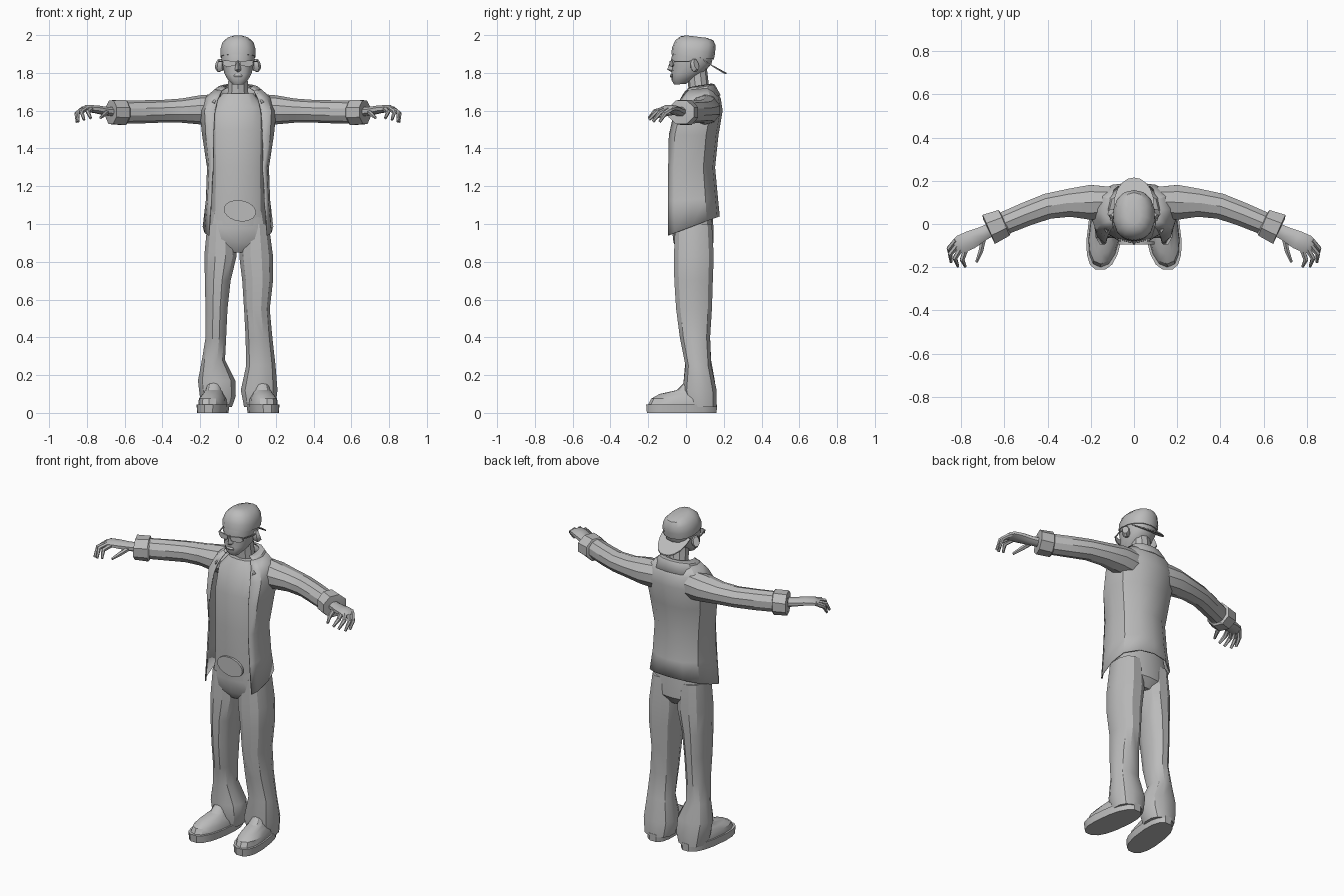
import bpy, bmesh, math
from mathutils import Vector

grey = bpy.data.materials.new("plain grey")
grey.diffuse_color = (0.5, 0.5, 0.5, 1)


def finish(name, bm, angle=32):
    bmesh.ops.remove_doubles(bm, verts=bm.verts, dist=0.0005)
    bmesh.ops.recalc_face_normals(bm, faces=bm.faces)
    me = bpy.data.meshes.new(name)
    bm.to_mesh(me)
    bm.free()
    me.materials.append(grey)
    ob = bpy.data.objects.new(name, me)
    bpy.context.collection.objects.link(ob)
    bpy.ops.object.select_all(action='DESELECT')
    bpy.context.view_layer.objects.active = ob
    ob.select_set(True)
    bpy.ops.object.shade_smooth_by_angle(angle=math.radians(angle))
    return ob


def skin(name, rings, closed=True, caps=True, angle=32):
    """Bridge a list of equal point rows into a surface."""
    bm = bmesh.new()
    rows = [[bm.verts.new(p) for p in r] for r in rings]
    n = len(rows[0])
    for a, b in zip(rows, rows[1:]):
        for i in range(n if closed else n - 1):
            j = (i + 1) % n
            bm.faces.new((a[i], a[j], b[j], b[i]))
    if caps:
        bm.faces.new(rows[0])
        bm.faces.new(rows[-1])
    return finish(name, bm, angle)


def se(v, p):
    return math.copysign(abs(v) ** p, v)


def loft(name, rings, n=12, power=0.85, sx=1, skew=0, tilt=0, angle=32):
    """Rings of (z, centre x, y front, y back, half width)."""
    out = []
    for z, cx, y0, y1, rx in rings:
        row = []
        for i in range(n):
            a = 2 * math.pi * (i + 0.5) / n
            dy = (y1 - y0) / 2 * se(math.sin(a), power)
            row.append((sx * (cx + rx * se(math.cos(a), power) - skew * dy),
                        (y0 + y1) / 2 + dy, z + tilt * dy))
        out.append(row)
    return skin(name, out, angle=angle)


def tube(name, path, n=8, sx=1, angle=32):
    """Path points of (x, y, z, half width, half height)."""
    pts = [Vector(p[:3]) for p in path]
    out = []
    for k, p in enumerate(path):
        t = (pts[min(k + 1, len(pts) - 1)] - pts[max(k - 1, 0)]).normalized()
        side = t.cross(Vector((0, 0, 1))).normalized()
        up = side.cross(t)
        row = []
        for i in range(n):
            a = 2 * math.pi * (i + 0.5) / n
            v = pts[k] + side * p[3] * math.cos(a) + up * p[4] * math.sin(a)
            row.append((sx * v.x, v.y, v.z))
        out.append(row)
    return skin(name, out, angle=angle)


def shell(name, rows, thick):
    """Open-front rows of (z front, z back, edge x, y front, side x, y back)."""
    out = []
    for zf, zb, xf, yf, xs, yb in rows:
        d = yb - yf
        half = [(xf, 0), ((xf + 2 * xs) / 3, 0.12), (xs, 0.45),
                (xs * 0.9, 0.75), (xs * 0.5, 0.95), (0, 1)]
        half = [(x, yf + t * d, zf + (zb - zf) * t) for x, t in half]
        out.append(half + [(-x, y, z) for x, y, z in half[-2::-1]])
    ob = skin(name, out, closed=False, caps=False)
    mod = ob.modifiers.new("thickness", 'SOLIDIFY')
    mod.thickness = thick
    mod.offset = 0
    return ob


# Torso: shirt, open jacket and folded collar
loft("shirt", [(0.98, 0, -0.075, 0.14, 0.15), (1.1, 0, -0.083, 0.14, 0.143),
               (1.3, 0, -0.083, 0.13, 0.14), (1.5, 0, -0.08, 0.15, 0.145),
               (1.62, 0, -0.05, 0.16, 0.14), (1.69, 0, -0.005, 0.14, 0.085)], 14, 0.75)
shell("jacket", [(0.94, 1.04, 0.155, -0.092, 0.183, 0.175),
                 (1.12, 1.14, 0.142, -0.092, 0.166, 0.165),
                 (1.3, 1.3, 0.132, -0.092, 0.16, 0.15),
                 (1.47, 1.47, 0.13, -0.088, 0.186, 0.168),
                 (1.6, 1.6, 0.122, -0.058, 0.2, 0.19),
                 (1.665, 1.665, 0.105, -0.025, 0.172, 0.18),
                 (1.705, 1.72, 0.085, 0.0, 0.12, 0.15)], 0.008)
shell("collar", [(1.72, 1.74, 0.065, 0.015, 0.078, 0.135),
                 (1.705, 1.735, 0.09, 0.005, 0.11, 0.15),
                 (1.64, 1.68, 0.125, -0.04, 0.15, 0.18)], 0.008)

# Trousers: hips and two slightly different legs
loft("trouser_hips", [(1.08, 0, -0.075, 0.14, 0.145), (0.98, 0, -0.075, 0.145, 0.165),
                      (0.9, 0, -0.066, 0.145, 0.165), (0.85, 0, -0.03, 0.11, 0.09)], 14, 0.75)
left = [(1.0, 0.09, -0.06, 0.14, 0.075), (0.83, 0.096, -0.067, 0.15, 0.092),
        (0.7, 0.104, -0.065, 0.145, 0.084), (0.55, 0.1, -0.055, 0.14, 0.07),
        (0.4, 0.111, -0.035, 0.13, 0.073), (0.25, 0.121, -0.005, 0.135, 0.08),
        (0.12, 0.112, -0.02, 0.165, 0.1), (0.03, 0.115, 0.0, 0.165, 0.085)]
right = [(1.0, 0.09, -0.06, 0.14, 0.075), (0.83, 0.093, -0.067, 0.15, 0.088),
         (0.7, 0.107, -0.065, 0.145, 0.07), (0.55, 0.114, -0.055, 0.14, 0.06),
         (0.4, 0.117, -0.035, 0.13, 0.056), (0.28, 0.13, -0.005, 0.135, 0.063),
         (0.17, 0.113, -0.015, 0.155, 0.102), (0.09, 0.107, -0.01, 0.165, 0.098),
         (0.03, 0.11, 0.0, 0.165, 0.08)]
loft("left_trouser_leg", left, 12, 0.85, 1)
loft("right_trouser_leg", right, 12, 0.85, -1)

# Oval belt buckle
bm = bmesh.new()
bmesh.ops.create_cone(bm, cap_ends=True, segments=20, radius1=1, radius2=1, depth=1)
for v in bm.verts:
    x, y, z = v.co
    v.co = (0.01 + 0.085 * x, -0.087 + 0.014 * z, 1.07 + 0.056 * y - 0.008 * x)
finish("belt_buckle", bm)

# Head, neck and face
loft("neck", [(1.64, 0, 0.02, 0.14, 0.07), (1.7, 0, 0.015, 0.125, 0.056),
              (1.83, 0, 0.0, 0.11, 0.052)], 10, 1)
loft("head", [(1.74, 0, -0.062, 0.0, 0.03), (1.765, 0, -0.076, 0.045, 0.055),
              (1.8, 0, -0.078, 0.1, 0.074), (1.84, 0, -0.074, 0.135, 0.083),
              (1.88, 0, -0.08, 0.145, 0.09), (1.93, 0, -0.065, 0.145, 0.088)], 14, 0.85, tilt=0.08)
skin("nose", [[(-0.008, -0.07, 1.865), (0, -0.082, 1.865), (0.008, -0.07, 1.865)],
              [(-0.018, -0.07, 1.815), (0, -0.1, 1.818), (0.018, -0.07, 1.815)],
              [(-0.01, -0.07, 1.806), (0, -0.08, 1.806), (0.01, -0.07, 1.806)]])
loft("lips", [(1.775, 0, -0.082, -0.06, 0.02), (1.784, 0, -0.087, -0.06, 0.026),
              (1.793, 0, -0.082, -0.06, 0.018)], 8, 1)

# Backward cap with sloping brim
loft("cap", [(1.885, 0, -0.078, 0.148, 0.095), (1.92, 0, -0.074, 0.154, 0.096),
             (1.958, 0, -0.058, 0.157, 0.084), (1.983, 0, -0.03, 0.145, 0.058),
             (1.992, 0, 0.0, 0.11, 0.03)], 14, 0.85, tilt=-0.12)
arc = [math.pi * i / 10 for i in range(11)]
skin("cap_brim", [[(0.093 * math.cos(a), 0.09 + 0.125 * math.sin(a),
                    1.885 + dz - 0.085 * math.sin(a) - 0.012 * abs(math.cos(a)))
                   for a in arc] for dz in (0, -0.007)])

for sx, s in ((1, "left"), (-1, "right")):
    # Ear and glasses
    tube(s + "_ear", [(0.08, 0.04, 1.84, 0.018, 0.03), (0.098, 0.045, 1.84, 0.024, 0.038),
                      (0.108, 0.055, 1.845, 0.018, 0.03)], 8, sx)
    skin(s + "_glasses_lens", [[(sx * x, y + dy, z) for x, y, z in
         ((0.008, -0.088, 1.862), (0.075, -0.072, 1.866), (0.082, -0.068, 1.845),
          (0.06, -0.076, 1.832), (0.015, -0.088, 1.838))] for dy in (0, 0.006)])
    tube(s + "_glasses_temple", [(0.08, -0.07, 1.86, 0.003, 0.005),
                                 (0.1, 0.0, 1.86, 0.003, 0.005),
                                 (0.1, 0.05, 1.862, 0.003, 0.005)], 4, sx)

    # Sleeve, cuff and hand
    tube(s + "_sleeve", [(0.1, 0.105, 1.605, 0.07, 0.085), (0.2, 0.1, 1.604, 0.085, 0.077),
                         (0.3, 0.098, 1.6, 0.068, 0.064), (0.4, 0.082, 1.597, 0.062, 0.06),
                         (0.5, 0.045, 1.594, 0.058, 0.061), (0.62, -0.005, 1.592, 0.055, 0.06)], 10, sx)
    tube(s + "_cuff", [(0.596, 0.008, 1.59, 0.062, 0.062), (0.602, 0.005, 1.59, 0.07, 0.072),
                       (0.672, -0.025, 1.592, 0.079, 0.068), (0.674, -0.026, 1.592, 0.055, 0.045)], 8, sx, 25)
    tube(s + "_palm", [(0.64, -0.015, 1.592, 0.032, 0.028), (0.7, -0.045, 1.598, 0.036, 0.024),
                       (0.755, -0.073, 1.608, 0.046, 0.022), (0.8, -0.093, 1.612, 0.046, 0.019),
                       (0.825, -0.104, 1.604, 0.036, 0.012)], 8, sx, 45)
    fingers = [("little", (0.822, -0.075, 1.61), (0.855, -0.112, 1.585), (0.853, -0.14, 1.54)),
               ("ring", (0.81, -0.092, 1.61), (0.85, -0.138, 1.59), (0.846, -0.175, 1.542)),
               ("middle", (0.795, -0.105, 1.612), (0.828, -0.158, 1.595), (0.815, -0.195, 1.552)),
               ("index", (0.775, -0.11, 1.61), (0.795, -0.165, 1.595), (0.78, -0.197, 1.56)),
               ("thumb", (0.695, -0.062, 1.592), (0.708, -0.125, 1.58), (0.728, -0.175, 1.562))]
    for f, a, b, c in fingers:
        tube(s + "_" + f + "_finger", [a + (0.014, 0.014), b + (0.012, 0.013),
                                       c + (0.007, 0.008)], 6, sx, 45)

    # Shoe, turned slightly outward
    loft(s + "_shoe_sole", [(0, 0.133, -0.21, 0.165, 0.078), (0.045, 0.133, -0.214, 0.167, 0.082)],
         16, 0.8, sx, 0.12)
    loft(s + "_shoe_upper", [(0.045, 0.133, -0.2, 0.16, 0.073), (0.075, 0.133, -0.185, 0.155, 0.07),
                             (0.1, 0.13, -0.14, 0.14, 0.054), (0.12, 0.125, -0.05, 0.12, 0.045),
                             (0.17, 0.12, 0.0, 0.12, 0.04)], 14, 0.85, sx, 0.12)
